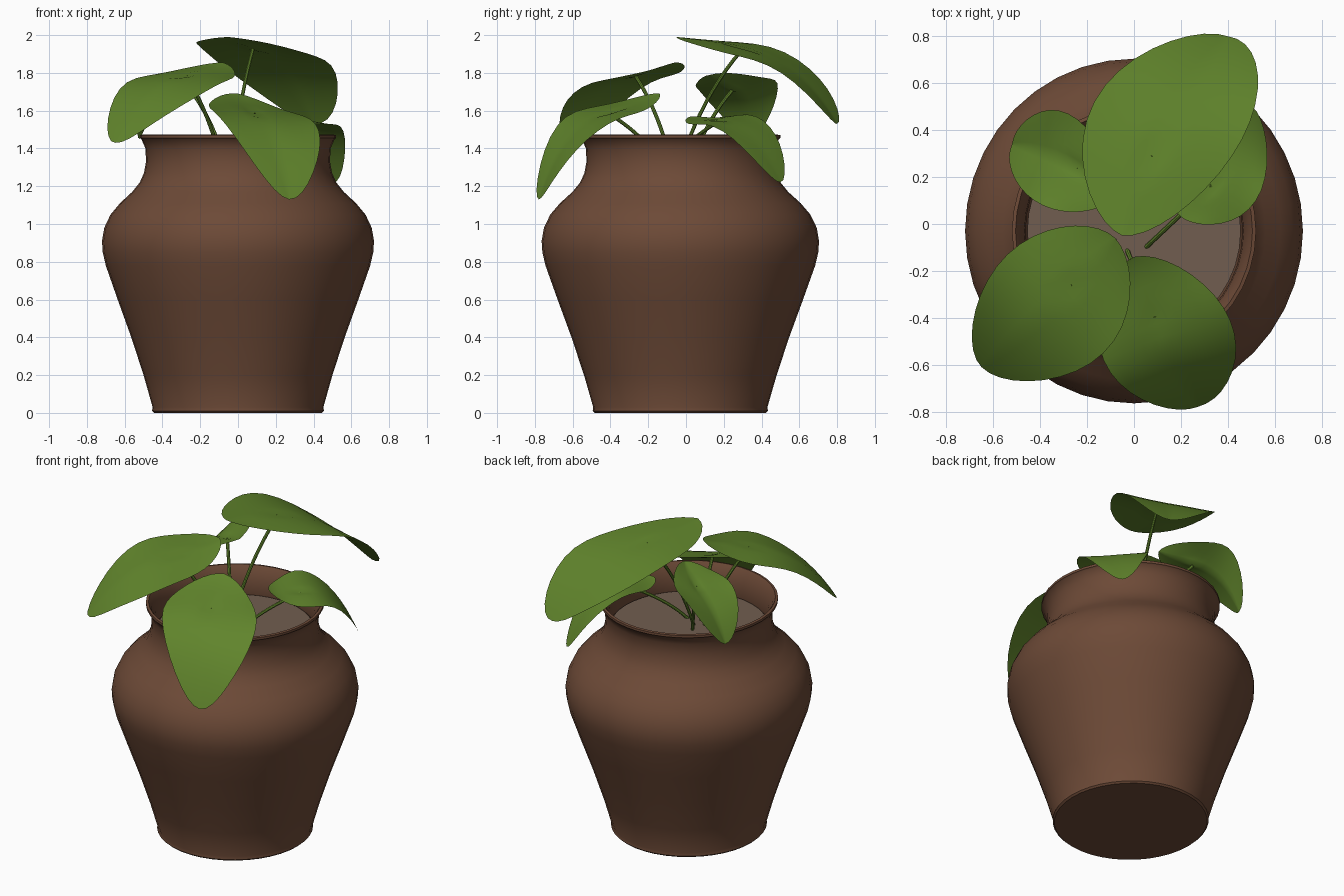
import bpy, bmesh, math
from mathutils import Vector

if "Cube" in bpy.data.objects:
    bpy.data.objects.remove(bpy.data.objects["Cube"])


def material(name, rgb):
    m = bpy.data.materials.new(name)
    m.diffuse_color = (*rgb, 1)
    m.use_nodes = True
    m.node_tree.nodes["Principled BSDF"].inputs["Base Color"].default_value = m.diffuse_color
    return m


CLAY = material("brown clay", (0.152, 0.068, 0.038))
SOIL = material("grey brown soil", (0.165, 0.110, 0.080))
GREEN = material("leaf green", (0.118, 0.232, 0.025))
CENTRE_Y = -0.03


def make_object(name, bm, mat, angle=40):
    bmesh.ops.remove_doubles(bm, verts=bm.verts, dist=0.0005)
    bmesh.ops.recalc_face_normals(bm, faces=bm.faces)
    me = bpy.data.meshes.new(name)
    bm.to_mesh(me)
    bm.free()
    me.materials.append(mat)
    ob = bpy.data.objects.new(name, me)
    bpy.context.collection.objects.link(ob)
    bpy.ops.object.select_all(action='DESELECT')
    ob.select_set(True)
    bpy.context.view_layer.objects.active = ob
    bpy.ops.object.shade_smooth_by_angle(angle=math.radians(angle))
    return ob


def lathe(name, profile, mat, cap_top=False, sides=40):
    bm = bmesh.new()
    rings = []
    for r, z in profile:
        rings.append([bm.verts.new((r * math.cos(a), CENTRE_Y + 1.02 * r * math.sin(a), z))
                      for a in (2 * math.pi * i / sides for i in range(sides))])
    for lo, hi in zip(rings, rings[1:]):
        for i in range(sides):
            j = (i + 1) % sides
            bm.faces.new((lo[i], lo[j], hi[j], hi[i]))
    bm.faces.new(rings[0])
    if cap_top:
        bm.faces.new(rings[-1])
    return make_object(name, bm, mat)


# Pot: outer wall up, over the rim, and down the inside
POT_PROFILE = [(0.445, 0), (0.455, 0.01), (0.452, 0.03), (0.50, 0.20), (0.565, 0.40),
               (0.637, 0.60), (0.70, 0.78), (0.716, 0.85), (0.72, 0.91), (0.708, 0.98),
               (0.675, 1.05), (0.625, 1.11), (0.56, 1.17), (0.52, 1.22), (0.498, 1.27),
               (0.487, 1.33), (0.49, 1.40), (0.512, 1.45), (0.52, 1.455), (0.52, 1.47),
               (0.505, 1.473), (0.49, 1.45), (0.467, 1.39), (0.462, 1.32), (0.465, 1.29)]
lathe("pot", POT_PROFILE, CLAY)
lathe("soil", [(0.455, 1.285), (0.455, 1.30)], SOIL, cap_top=True)


def midrib(a, m, b, droop, t):
    """Curve through a, m (halfway) and b; droop pushes the fall toward the tip."""
    p = a * (1 - t) * (1 - 2 * t) + m * 4 * t * (1 - t) + b * t * (2 * t - 1)
    p.z += droop * t * (1 - t) * (2 * t - 1)
    return p


def leaf(name, base, mid, tip, left, right, droop, rows=18, cols=6):
    """Blade around a curved midrib; left and right are the half width vectors."""
    base, mid, tip, left, right = map(Vector, (base, mid, tip, left, right))
    bm = bmesh.new()
    grid = []
    for i in range(rows + 1):
        t = 0.5 - 0.5 * math.cos(math.pi * i / rows)
        width = math.sin(math.pi * t) ** 0.54 if 0 < i < rows else 0
        row = []
        for j in range(-cols, cols + 1):
            s = j / cols
            p = midrib(base, mid, tip, droop, t) + (left if s < 0 else right) * abs(s) * width
            # dimple where the stem joins, and a gentle edge ripple
            p.z -= 0.015 * math.exp(-((t - 0.38) ** 2 + (s * 0.6) ** 2) / 0.006)
            p.z += 0.008 * s * s * width * math.sin(9 * t + 2 * s)
            row.append(bm.verts.new(p))
        grid.append(row)
    for a, b in zip(grid, grid[1:]):
        for j in range(2 * cols):
            bm.faces.new((a[j], a[j + 1], b[j + 1], b[j]))
    make_object(name, bm, GREEN, 60)
    return midrib(base, mid, tip, droop, 0.38) - Vector((0, 0, 0.015))


def stem(name, root, end, radius=0.010, steps=10, sides=8):
    root = Vector(root)
    bend = root.lerp(end, 0.35)
    bend.z = root.z + 0.6 * (end.z - root.z)
    bm = bmesh.new()
    rings = []
    for i in range(steps + 1):
        t = i / steps
        p = root * (1 - t) ** 2 + bend * 2 * t * (1 - t) + end * t * t
        d = (bend - root) * (1 - t) + (end - bend) * t
        q = d.to_track_quat('Z', 'Y')
        rings.append([bm.verts.new(p + q @ Vector((radius * math.cos(a), radius * math.sin(a), 0)))
                      for a in (2 * math.pi * k / sides for k in range(sides))])
    for a, b in zip(rings, rings[1:]):
        for k in range(sides):
            n = (k + 1) % sides
            bm.faces.new((a[k], a[n], b[n], b[k]))
    make_object(name, bm, GREEN)


# Leaves: base, mid, tip, left width, right width, droop, stem root
PLANT = {
    "back_top": ((-0.05, -0.05, 1.99), (0.13, 0.40, 1.905), (0.40, 0.80, 1.53),
                 (-0.30, 0.12, 0.0), (0.33, -0.04, -0.04), 0.25, (-0.03, -0.04, 1.29)),
    "front_left": ((-0.08, -0.06, 1.855), (-0.34, -0.33, 1.77), (-0.65, -0.61, 1.43),
                   (0.21, -0.22, -0.05), (-0.20, 0.20, 0.0), 0.35, (-0.08, -0.07, 1.29)),
    "front_right": ((0.0, -0.14, 1.69), (0.12, -0.48, 1.565), (0.27, -0.78, 1.13),
                    (0.29, 0.07, -0.04), (-0.25, -0.10, 0.03), 0.5, (-0.03, -0.11, 1.29)),
    "back_left": ((-0.08, 0.13, 1.79), (-0.30, 0.27, 1.70), (-0.52, 0.34, 1.45),
                  (-0.09, -0.19, -0.01), (0.02, 0.20, 0.06), 0.3, (-0.06, 0.02, 1.29)),
    "back_right": ((0.20, 0.03, 1.57), (0.37, 0.22, 1.545), (0.505, 0.50, 1.22),
                   (-0.17, 0.15, 0.02), (0.15, -0.12, -0.02), 0.45, (0.05, -0.10, 1.29)),
}
for label, (*blade, root) in PLANT.items():
    joint = leaf(label + "_leaf", *blade)
    stem(label + "_stem", root, joint)
